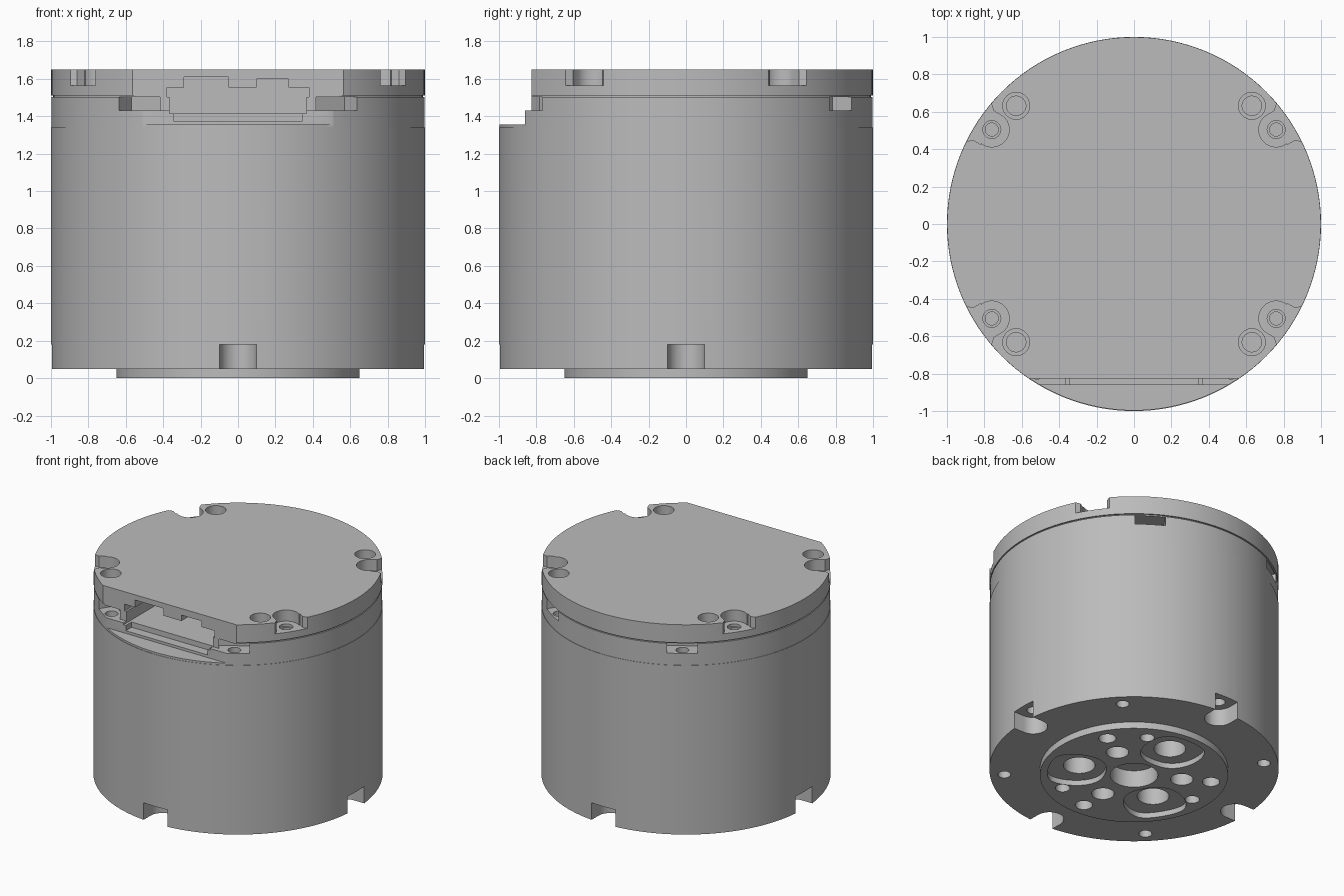
import bpy, bmesh
from math import sin, cos, pi, radians, hypot, atan2

cube = bpy.data.objects.get("Cube")
if cube:
    bpy.data.objects.remove(cube, do_unlink=True)

grey = bpy.data.materials.new("machined_grey")
grey.use_nodes = True
COLOUR = (0.5, 0.5, 0.5, 1)
grey.diffuse_color = COLOUR
grey.node_tree.nodes["Principled BSDF"].inputs["Base Color"].default_value = COLOUR


def loft(name, loops):
    """Closed solid through matching loops, listed from bottom to top."""
    bm = bmesh.new()
    rings = [[bm.verts.new(p) for p in loop] for loop in loops]
    n = len(rings[0])
    bm.faces.new(rings[0][::-1])
    bm.faces.new(rings[-1])
    for a, b in zip(rings, rings[1:]):
        for i in range(n):
            j = (i + 1) % n
            bm.faces.new((a[i], a[j], b[j], b[i]))
    bmesh.ops.recalc_face_normals(bm, faces=bm.faces)
    mesh = bpy.data.meshes.new(name)
    bm.to_mesh(mesh)
    bm.free()
    obj = bpy.data.objects.new(name, mesh)
    bpy.context.scene.collection.objects.link(obj)
    return obj


def lathe(name, profile, x=0, y=0, n=128):
    """Solid of revolution from (radius, height) pairs."""
    return loft(name, [[(x + r * cos(2 * pi * i / n), y + r * sin(2 * pi * i / n), z)
                        for i in range(n)] for r, z in profile])


def prism(pts, z0, z1):
    return loft("cutter", [[(x, y, z) for x, y in pts] for z in (z0, z1)])


def box(x0, x1, y0, y1, z0, z1):
    return prism([(x0, y0), (x1, y0), (x1, y1), (x0, y1)], z0, z1)


def turned(pts, degrees):
    c, s = cos(radians(degrees)), sin(radians(degrees))
    return [(x * c - y * s, x * s + y * c) for x, y in pts]


def rounded(pts, steps=3):
    """Round a polygon by repeated corner cutting."""
    for _ in range(steps):
        out = []
        for i, (x0, y0) in enumerate(pts):
            x1, y1 = pts[(i + 1) % len(pts)]
            out += [(x0 * .75 + x1 * .25, y0 * .75 + y1 * .25),
                    (x0 * .25 + x1 * .75, y0 * .25 + y1 * .75)]
        pts = out
    return pts


def cut(target, cutter):
    mod = target.modifiers.new("cut", "BOOLEAN")
    mod.operation, mod.solver, mod.object = "DIFFERENCE", "EXACT", cutter
    bpy.context.view_layer.update()
    deps = bpy.context.evaluated_depsgraph_get()
    mesh = bpy.data.meshes.new_from_object(target.evaluated_get(deps))
    target.modifiers.clear()
    target.data = mesh
    bpy.data.objects.remove(cutter, do_unlink=True)


def drill(target, x, y, profile, n=24):
    cut(target, lathe("cutter", profile, x, y, n))


def polar(r, degrees):
    return r * cos(radians(degrees)), r * sin(radians(degrees))


QUADRANTS = [(sx, sy) for sx in (-1, 1) for sy in (-1, 1)]

# Main parts
housing = lathe("housing", [(1, .05), (1, 1.34)])
collar = lathe("collar", [(.997, 1.34), (.997, 1.503)])
lid = lathe("lid", [(.988, 1.503), (.988, 1.512), (.999, 1.512), (.999, 1.65)])
flange = lathe("output_flange", [(.65, 0), (.65, .2)])

# Housing: seat for the flange, mounting slots and screw holes
drill(housing, 0, 0, [(.65, 0), (.65, .2)], 128)
for k in range(4):
    slot = [(1.1, -.1), (1.1, .1)]
    slot += [(.91 - .1 * sin(a * pi / 12), .1 * cos(a * pi / 12)) for a in range(13)]
    cut(housing, prism(turned(slot, 90 * k), 0, .18))
    drill(housing, *polar(.91, 90 * k), [(.045, .1), (.045, .3)])
    drill(housing, *polar(.9, 45 + 90 * k), [(.045, 0), (.045, .2)])

# Flange: centre bore, three recessed dowel pads and the bolt circle
drill(flange, 0, 0, [(.165, -.1), (.165, .13)], 48)
half = [(.2, .1), (.3, .2), (.47, .22), (.6, .15)]
pad = rounded(half + [(x, -y) for x, y in reversed(half)])
for a in (30, 150, 270):
    cut(flange, prism(turned(pad, a - 60), -.1, .04))
    drill(flange, *polar(.385, a - 60), [(.11, -.1), (.11, .17)], 32)
    drill(flange, *polar(.335, a), [(.078, -.1), (.078, .15)], 32)
    drill(flange, *polar(.54, a), [(.06, -.1), (.06, .15)])
    for side in (30, -90):
        drill(flange, *polar(.525, a + side), [(.05, -.1), (.05, .15)])

# Collar: stepped front flat, connector bay and screw pockets
cut(collar, box(-1, 1, -1.2, -.86, 1.355, 1.6))
cut(collar, box(-1, 1, -1.2, -.825, 1.43, 1.6))
cut(collar, box(-.365, .365, -1.2, -.4, 1.415, 1.6))
cut(collar, box(-.345, .345, -1.2, -.79, 1.375, 1.6))
pocket = [(.87, -.107), (1.2, -.107), (1.2, .107), (.87, .107)]
for angle in (56.5, 123.5, 236.5, 303.5):
    cut(collar, prism(turned(pocket, angle), 1.43, 1.6))
    drill(collar, *polar(.94, angle), [(.045, 1.37), (.045, 1.5)])

# Lid: front flat and stepped connector opening
cut(lid, box(-1, 1, -1.2, -.825, 1.4, 1.8))
for x0, x1, top in ((-.38, .38, 1.555), (-.29, -.05, 1.61), (.1, .27, 1.6)):
    cut(lid, box(x0, x1, -1.2, -.4, 1.4, top))

# Lid: rim notches and counterbored screws at each corner
flare = [(1.05, .47), (.9, .44), (.86, .45), (.82, .425)]
start, end = atan2(-.08, .06), radians(-225)
bay = [(.76 + .093 * cos(start + (end - start) * i / 12),
        .505 + .093 * sin(start + (end - start) * i / 12)) for i in range(13)]
notch = flare + bay + [(.75, .605), (.765, .65), (.86, .78)]
for sx, sy in QUADRANTS:
    cut(lid, prism([(sx * x, sy * y) for x, y in notch], 1.565, 1.8))
    drill(lid, sx * .76, sy * .505, [(.035, 1.52), (.035, 1.545), (.048, 1.545), (.048, 1.6)])
    drill(lid, sx * .63, sy * .632, [(.052, 1.53), (.052, 1.58), (.072, 1.58), (.072, 1.8)])

# Finish
bpy.ops.object.select_all(action="DESELECT")
for part in (housing, collar, lid, flange):
    part.data.materials.clear()
    part.data.materials.append(grey)
    for face in part.data.polygons:
        face.material_index = 0
    part.select_set(True)
    bpy.context.view_layer.objects.active = part
bpy.ops.object.shade_smooth_by_angle(angle=radians(30))
